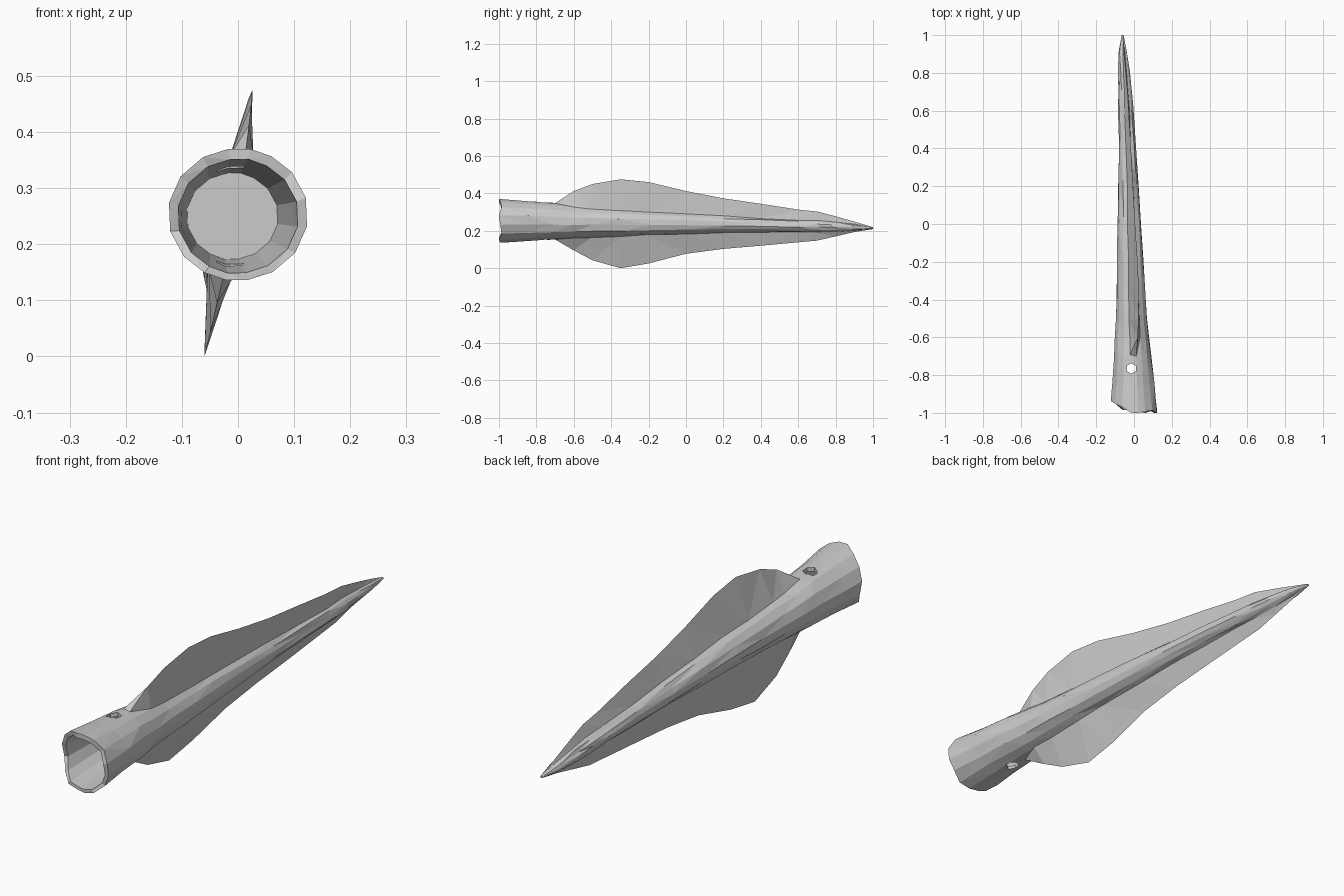
import bpy, bmesh, random
from math import sin, cos, radians

if "Cube" in bpy.data.objects:
    bpy.data.objects.remove(bpy.data.objects["Cube"])

random.seed(4)
TILT = 0.18  # lean of the two blade wings

# stations: y, centre x, centre z, rib half width, rib half height, top edge z, bottom edge z
STATIONS = [
    (-1.00, 0.000, 0.253, 0.125, 0.118, 0.370, 0.136),
    (-0.85, -0.003, 0.252, 0.113, 0.107, 0.358, 0.146),
    (-0.70, -0.006, 0.250, 0.100, 0.097, 0.347, 0.153),
    (-0.60, -0.010, 0.247, 0.091, 0.087, 0.412, 0.095),
    (-0.50, -0.013, 0.245, 0.085, 0.081, 0.450, 0.042),
    (-0.35, -0.016, 0.243, 0.077, 0.073, 0.475, 0.000),
    (-0.20, -0.020, 0.243, 0.071, 0.066, 0.460, 0.025),
    (0.00, -0.025, 0.240, 0.063, 0.057, 0.412, 0.077),
    (0.20, -0.030, 0.236, 0.053, 0.047, 0.373, 0.103),
    (0.40, -0.036, 0.232, 0.045, 0.039, 0.344, 0.120),
    (0.60, -0.044, 0.227, 0.040, 0.034, 0.313, 0.138),
    (0.70, -0.048, 0.225, 0.036, 0.032, 0.303, 0.147),
    (0.80, -0.053, 0.222, 0.031, 0.028, 0.277, 0.170),
    (0.91, -0.058, 0.219, 0.022, 0.018, 0.246, 0.195),
    (1.00, -0.060, 0.214, 0.005, 0.004, 0.219, 0.209),
]
HALF = [0, 18, 40, 65, 90, 115, 140, 162]
ANGLES = HALF + [a + 180 for a in HALF]


def ring(bm, st, jitter=0.0, rim=False):
    y, cx, cz, rx, rz, top, bottom = st
    verts = []
    for i, deg in enumerate(ANGLES):
        a = radians(deg) + TILT
        x, z = cx + sin(a) * rx, cz + cos(a) * rz
        yy = y
        if i in (0, 8):  # sharp wing edges
            z = top if i == 0 else bottom
            x = cx + TILT * (z - cz)
        elif jitter:
            x += random.uniform(-jitter, jitter)
            z += random.uniform(-jitter, jitter)
            yy += random.uniform(-6, 6) * jitter if y < 0.9 and not rim else 0
        if rim:  # worn, uneven mouth of the socket
            yy += 0.065 * max(0, -sin(a)) ** 2 + (i % 3) * 0.007
        verts.append(bm.verts.new((x, yy, z)))
    return verts


def bridge(bm, a, b):
    n = len(a)
    for i in range(n):
        bm.faces.new((a[i], a[(i + 1) % n], b[(i + 1) % n], b[i]))


# spearhead: outer skin, then the hollow inside of the socket
bm = bmesh.new()
outer = [ring(bm, s, 0.0025 if 0 < k < 14 else 0, k == 0)
         for k, s in enumerate(STATIONS)]
inner = []
for y, cx, r in [(-1.0, 0, 0.108), (-0.85, -0.004, 0.099), (-0.62, -0.01, 0.082)]:
    rz = r * 0.94
    inner.append(ring(bm, (y, cx, 0.25, r, rz, 0.25 + rz, 0.25 - rz), 0, y == -1.0))
for rings in (outer, inner):
    for a, b in zip(rings, rings[1:]):
        bridge(bm, a, b)
bridge(bm, outer[0], inner[0])
bm.faces.new(outer[-1])
bm.faces.new(inner[-1])
bmesh.ops.triangulate(bm, faces=bm.faces[:])
bmesh.ops.recalc_face_normals(bm, faces=bm.faces[:])
mesh = bpy.data.meshes.new("spearhead")
bm.to_mesh(mesh)
bm.free()
spear = bpy.data.objects.new("spearhead", mesh)
bpy.context.collection.objects.link(spear)

# rivet hole through the socket
bpy.ops.mesh.primitive_cylinder_add(vertices=6, radius=0.028, depth=0.6,
                                    location=(-0.014, -0.765, 0.25))
cutter = bpy.context.object
cutter.name = "rivet_hole_cutter"
cutter.hide_render = True
mod = spear.modifiers.new("rivet_hole", 'BOOLEAN')
mod.operation = 'DIFFERENCE'
mod.solver = 'EXACT'
mod.object = cutter
bpy.ops.object.select_all(action='DESELECT')
bpy.context.view_layer.objects.active = spear
spear.select_set(True)
bpy.ops.object.modifier_apply(modifier=mod.name)
bpy.data.objects.remove(cutter, do_unlink=True)
